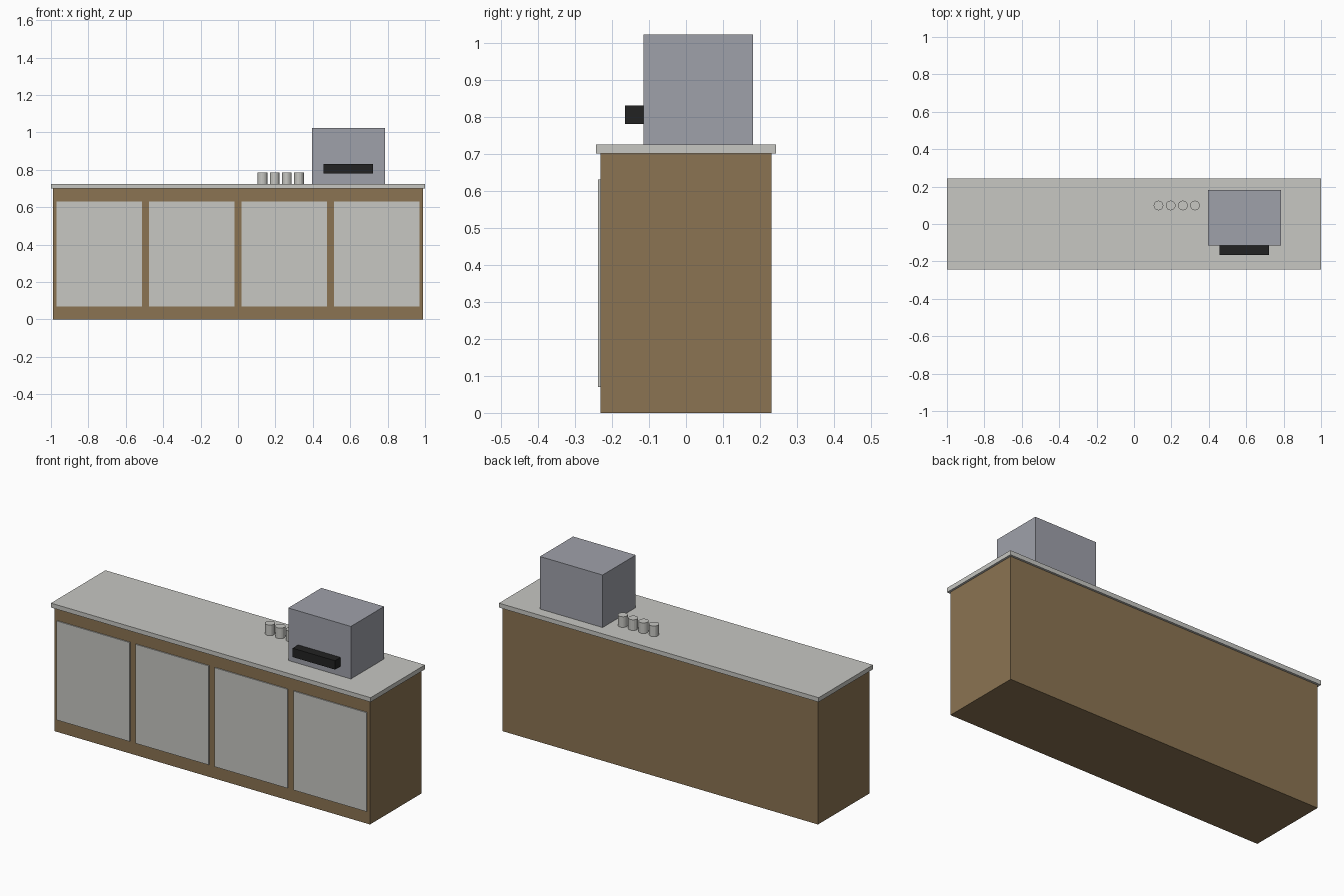
import bpy

cube = bpy.data.objects.get("Cube")
if cube:
    bpy.data.objects.remove(cube, do_unlink=True)


def make_material(name, rgb):
    mat = bpy.data.materials.new(name)
    mat.use_nodes = True
    color = (*rgb, 1)
    mat.diffuse_color = color
    mat.node_tree.nodes["Principled BSDF"].inputs["Base Color"].default_value = color
    return mat


wood = make_material("brown wood", (0.258, 0.173, 0.085))
stone = make_material("pale stone", (0.57, 0.57, 0.54))
steel = make_material("grey steel", (0.347, 0.356, 0.402))
black = make_material("black plastic", (0.016, 0.016, 0.016))


def finish(name, mat):
    obj = bpy.context.object
    obj.name = obj.data.name = name
    obj.data.materials.append(mat)
    return obj


def box(name, mat, x, y, z):
    """Box spanning the (low, high) pair given for each axis."""
    spans = (x, y, z)
    bpy.ops.mesh.primitive_cube_add(size=1, location=[(a + b) / 2 for a, b in spans])
    bpy.context.object.scale = [b - a for a, b in spans]
    bpy.ops.object.transform_apply(location=False, rotation=False, scale=True)
    return finish(name, mat)


# Cabinet and worktop
BODY_HALF, FRONT, BODY_TOP, TOP = 0.988, -0.231, 0.7, 0.725
box("cabinet_body", wood, (-BODY_HALF, BODY_HALF), (FRONT, -FRONT), (0, BODY_TOP))
box("worktop", stone, (-1, 1), (-0.243, 0.243), (BODY_TOP, TOP))

# Four evenly spaced door panels
pitch = BODY_HALF / 2
for i in range(4):
    cx = (i - 1.5) * pitch
    box(f"door_{i + 1}", stone, (cx - 0.229, cx + 0.229),
        (FRONT - 0.006, FRONT), (0.07, 0.63))

# Countertop machine with its front bar
box("machine_body", steel, (0.395, 0.787), (-0.115, 0.181), (TOP, 1.022))
box("machine_bar", black, (0.457, 0.723), (-0.165, -0.115), (0.78, 0.83))

# Row of cups
for i in range(4):
    bpy.ops.mesh.primitive_cylinder_add(
        vertices=16, radius=0.026, depth=0.06,
        location=(0.131 + i * 0.065, 0.099, TOP + 0.03))
    finish(f"cup_{i + 1}", stone)
